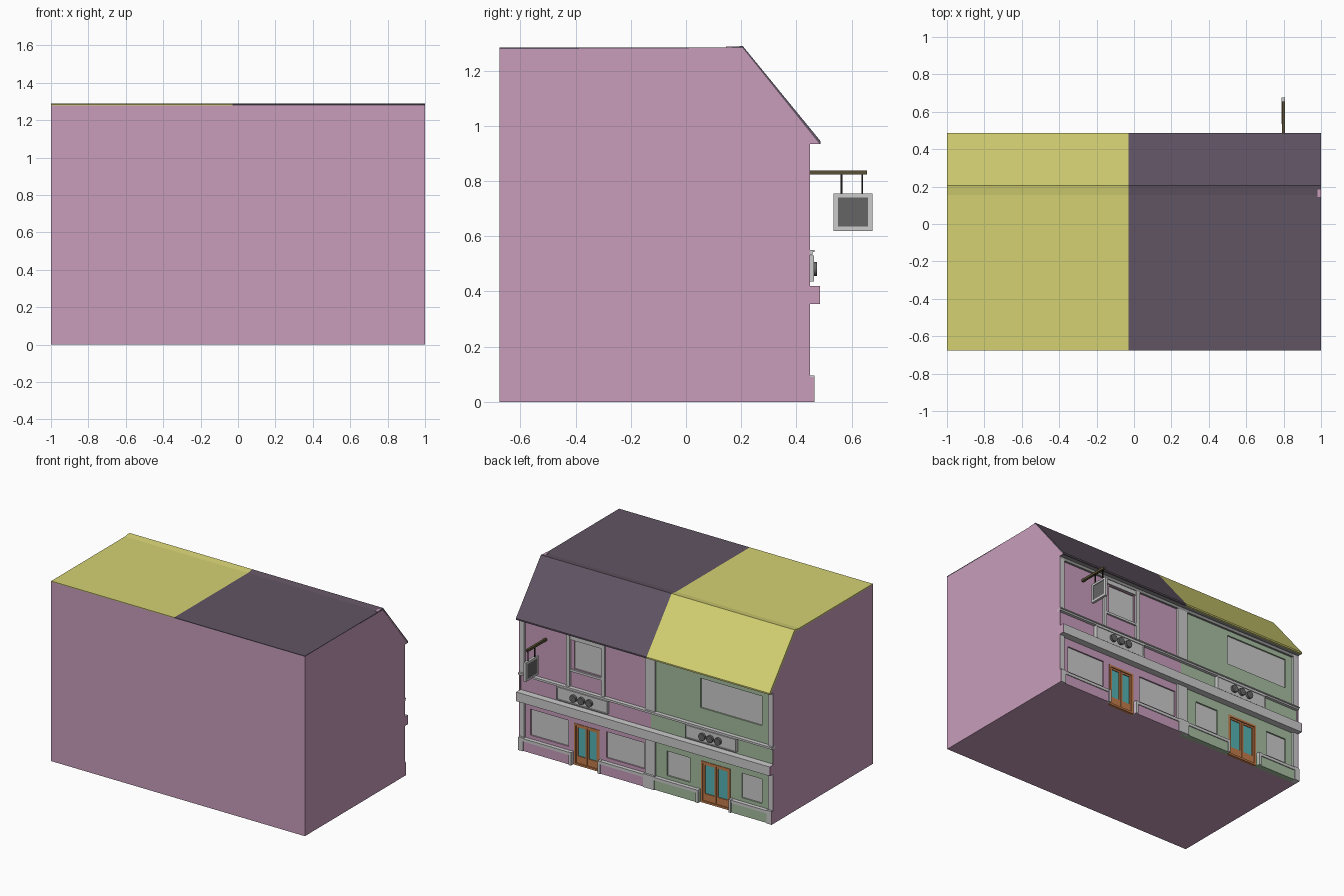
import bpy, bmesh, math
from mathutils import Matrix

if "Cube" in bpy.data.objects:
    bpy.data.objects.remove(bpy.data.objects["Cube"])


def material(name, rgb):
    m = bpy.data.materials.new(name)
    m.diffuse_color = (*rgb, 1)
    m.use_nodes = True
    m.node_tree.nodes["Principled BSDF"].inputs["Base Color"].default_value = m.diffuse_color
    return m


PINK = material("pink_render", (0.58, 0.34, 0.50))
GREEN = material("green_render", (0.38, 0.51, 0.35))
YELLOW = material("yellow_roof", (0.66, 0.64, 0.17))
PURPLE = material("purple_roof", (0.12, 0.09, 0.125))
TEAL = material("teal_glass", (0.09, 0.45, 0.46))
ORANGE = material("orange_wood", (0.55, 0.20, 0.07))
BROWN = material("brown_wood", (0.10, 0.08, 0.035))
BLACK = material("black_iron", (0.015, 0.012, 0.01))
DARK = material("dark_panel", (0.13, 0.13, 0.13))
SLATE = material("slate_trim", (0.30, 0.30, 0.30))


def finish(name, bm, mat=None):
    bmesh.ops.recalc_face_normals(bm, faces=bm.faces)
    me = bpy.data.meshes.new(name)
    bm.to_mesh(me)
    bm.free()
    ob = bpy.data.objects.new(name, me)
    bpy.context.collection.objects.link(ob)
    if mat:
        me.materials.append(mat)
    return ob


def boxes(name, spans, mat=None):
    """One object of several boxes, each (x0, x1, y0, y1, z0, z1)."""
    bm = bmesh.new()
    for x0, x1, y0, y1, z0, z1 in spans:
        m = Matrix.Translation(((x0 + x1) / 2, (y0 + y1) / 2, (z0 + z1) / 2))
        m = m @ Matrix.Diagonal((x1 - x0, y1 - y0, z1 - z0, 1))
        bmesh.ops.create_cube(bm, size=1, matrix=m)
    return finish(name, bm, mat)


def extrude_yz(name, pts, x0, x1, mat=None):
    """Extrude a side profile along x."""
    bm = bmesh.new()
    f = bm.faces.new([bm.verts.new((x0, y, z)) for y, z in pts])
    ext = bmesh.ops.extrude_face_region(bm, geom=[f])["geom"]
    verts = [v for v in ext if isinstance(v, bmesh.types.BMVert)]
    bmesh.ops.translate(bm, verts=verts, vec=(x1 - x0, 0, 0))
    return finish(name, bm, mat)


def frame(x0, x1, z0, z1, w, y0, y1):
    """Four bars around an opening."""
    return [(x0, x0 + w, y0, y1, z0, z1), (x1 - w, x1, y0, y1, z0, z1),
            (x0 + w, x1 - w, y0, y1, z0, z0 + w), (x0 + w, x1 - w, y0, y1, z1 - w, z1)]


MID, CORE, WALL, PIER = -0.03, 0.42, 0.436, 0.45

# Main block and the two end walls that carry the trim silhouette
extrude_yz("building_core", [(-0.672, 0), (CORE, 0), (CORE, 0.98), (0.20, 1.275),
                             (-0.672, 1.275)], -0.995, 0.995, PINK)
END = [(-0.675, 0), (0.464, 0), (0.464, 0.09), (PIER, 0.09), (PIER, 0.355), (0.485, 0.355),
       (0.485, 0.42), (PIER, 0.42), (PIER, 0.935), (0.483, 0.935), (0.205, 1.282), (-0.675, 1.278)]
for side, x in (("left", -1), ("right", 0.995)):
    extrude_yz(side + "_end_wall", END, x, x + 0.005, PINK)
boxes("rear_wall", [(-1, 1, -0.675, -0.67, 0, 1.278)], PINK)

# Two-tone roof: flat rear, slight ridge kick, steep street slope
ROOF = [(-0.675, 1.283), (0.155, 1.283), (0.205, 1.29), (0.487, 0.945), (0.487, 0.935),
        (0.475, 0.935), (0.20, 1.275), (-0.675, 1.275)]
extrude_yz("yellow_roof", ROOF, -1, MID, YELLOW)
extrude_yz("purple_roof", ROOF, MID, 1, PURPLE)
boxes("ridge_end_cap", [(0.98, 1, 0.145, 0.205, 1.27, 1.287)], PINK)
boxes("eave_soffit", [(-0.995, 0.995, CORE, 0.481, 0.935, 0.948)], SLATE)
boxes("eave_moulding", [(-0.995, 0.995, CORE, PIER, 0.915, 0.935)], SLATE)

# Facade walls with window and door openings
units = {
    "pink": dict(mat=PINK, x=(MID, 0.995), door=(0.375, 0.575),
                 wins=[(0.62, 0.92, 0.115, 0.30), (0.02, 0.32, 0.115, 0.30),
                       (0.365, 0.575, 0.68, 0.88)], sign=0.50),
    "green": dict(mat=GREEN, x=(-0.995, MID), door=(-0.655, -0.425),
                  wins=[(-0.335, -0.155, 0.115, 0.29), (-0.905, -0.745, 0.115, 0.29),
                        (-0.905, -0.42, 0.67, 0.88)], sign=-0.515),
}
for name, u in units.items():
    x0, x1 = u["x"]
    d0, d1 = u["door"]
    wall = boxes(name + "_facade", [(x0, x1, CORE - 0.01, WALL, 0, 0.937)], u["mat"])
    holes = [(a, b, 0.38, 0.5, c, d) for a, b, c, d in u["wins"]]
    cutter = boxes("opening_cutter", holes + [(d0, d1, 0.38, 0.5, -0.1, 0.295)])
    cutter.hide_render = True
    mod = wall.modifiers.new("openings", "BOOLEAN")
    mod.object, mod.operation, mod.solver = cutter, "DIFFERENCE", "EXACT"
    bpy.context.view_layer.objects.active = wall
    bpy.ops.object.modifier_apply(modifier=mod.name)
    bpy.data.objects.remove(cutter)
    boxes(name + "_window_panes", [(a, b, CORE - 0.01, 0.426, c, d) for a, b, c, d in u["wins"]])

    # Double door: frame, leaves with bottom panel, glass
    mid, w = (d0 + d1) / 2, 0.014
    boxes(name + "_door_frame", frame(d0, d1, 0, 0.295, w, CORE, 0.44), ORANGE)
    leaves, glass = [], []
    for a, b in ((d0 + w, mid - 0.002), (mid + 0.002, d1 - w)):
        leaves += frame(a, b, w, 0.281, 0.012, CORE, 0.433)
        leaves.append((a, b, CORE, 0.433, w, 0.065))
        glass.append((a + 0.01, b - 0.01, CORE, 0.427, 0.06, 0.275))
    boxes(name + "_door_leaves", leaves, ORANGE)
    boxes(name + "_door_glass", glass, TEAL)

    # Plinth either side of the door, sill on top, end posts
    runs = [(x0, d0 - 0.005), (d1 + 0.005, x1)]
    boxes(name + "_plinth", [(a, b, CORE, 0.458, 0, 0.075) for a, b in runs], u["mat"])
    boxes(name + "_plinth_sill", [(a, b, CORE, 0.464, 0.07, 0.09) for a, b in runs])
    boxes(name + "_plinth_posts", [(x, x + 0.018, CORE, 0.466, 0, 0.092)
                                   for x in (d0 - 0.023, d1 + 0.005)])

    # Shop sign board with three plain round bosses
    s = u["sign"]
    boxes(name + "_sign_board", [(s - 0.2, s + 0.2, CORE, 0.458, 0.437, 0.53)])
    boxes(name + "_sign_rim", frame(s - 0.2, s + 0.2, 0.437, 0.53, 0.007, 0.45, 0.463))
    bm = bmesh.new()
    for i in (-1, 0, 1):
        m = Matrix.Translation((s + i * 0.062, 0.465, 0.482)) @ Matrix.Rotation(math.pi / 2, 4, "X")
        bmesh.ops.create_cone(bm, cap_ends=True, segments=16, radius1=0.025, radius2=0.025,
                              depth=0.02, matrix=m)
    finish(name + "_sign_bosses", bm, DARK)

# Surround of the tall upper window
boxes("upper_window_surround", [
    (0.328, 0.356, CORE, PIER, 0.55, 0.915), (0.602, 0.63, CORE, PIER, 0.55, 0.915),
    (0.356, 0.602, CORE, 0.446, 0.885, 0.915), (0.35, 0.608, CORE, 0.448, 0.66, 0.676)])

# Horizontal bands and vertical pilasters
boxes("shop_cornice", [(-0.995, 0.995, CORE, 0.485, 0.355, 0.42)])
boxes("first_floor_ledge", [(-1, 1, CORE, 0.458, 0.532, 0.543), (-1, 1, CORE, 0.465, 0.543, 0.55)])
boxes("pilasters", [(a, b, CORE, PIER, c, d)
                    for a, b in ((-0.995, -0.96), (MID - 0.04, MID + 0.04), (0.96, 0.995))
                    for c, d in ((0.09, 0.355), (0.55, 0.935))])
boxes("pilaster_feet", [(a, b, CORE, 0.465, 0, 0.095)
                        for a, b in ((-0.995, -0.96), (MID - 0.042, MID + 0.042), (0.96, 0.995))])

# Hanging sign on a timber beam
boxes("hanging_beam", [(0.79, 0.806, CORE, 0.655, 0.823, 0.839)], BROWN)
boxes("hangers", [(0.795, 0.801, y - 0.003, y + 0.003, 0.75, 0.825) for y in (0.563, 0.638)], BLACK)
bm_bars = [(0.789, 0.807, a, b, c, d) for a, b, c, d in
           ((0.535, 0.55, 0.62, 0.755), (0.66, 0.675, 0.62, 0.755),
            (0.55, 0.66, 0.62, 0.635), (0.55, 0.66, 0.74, 0.755))]
boxes("hanging_sign_frame", bm_bars)
boxes("hanging_sign_panel", [(0.793, 0.803, 0.55, 0.66, 0.635, 0.74)], DARK)
